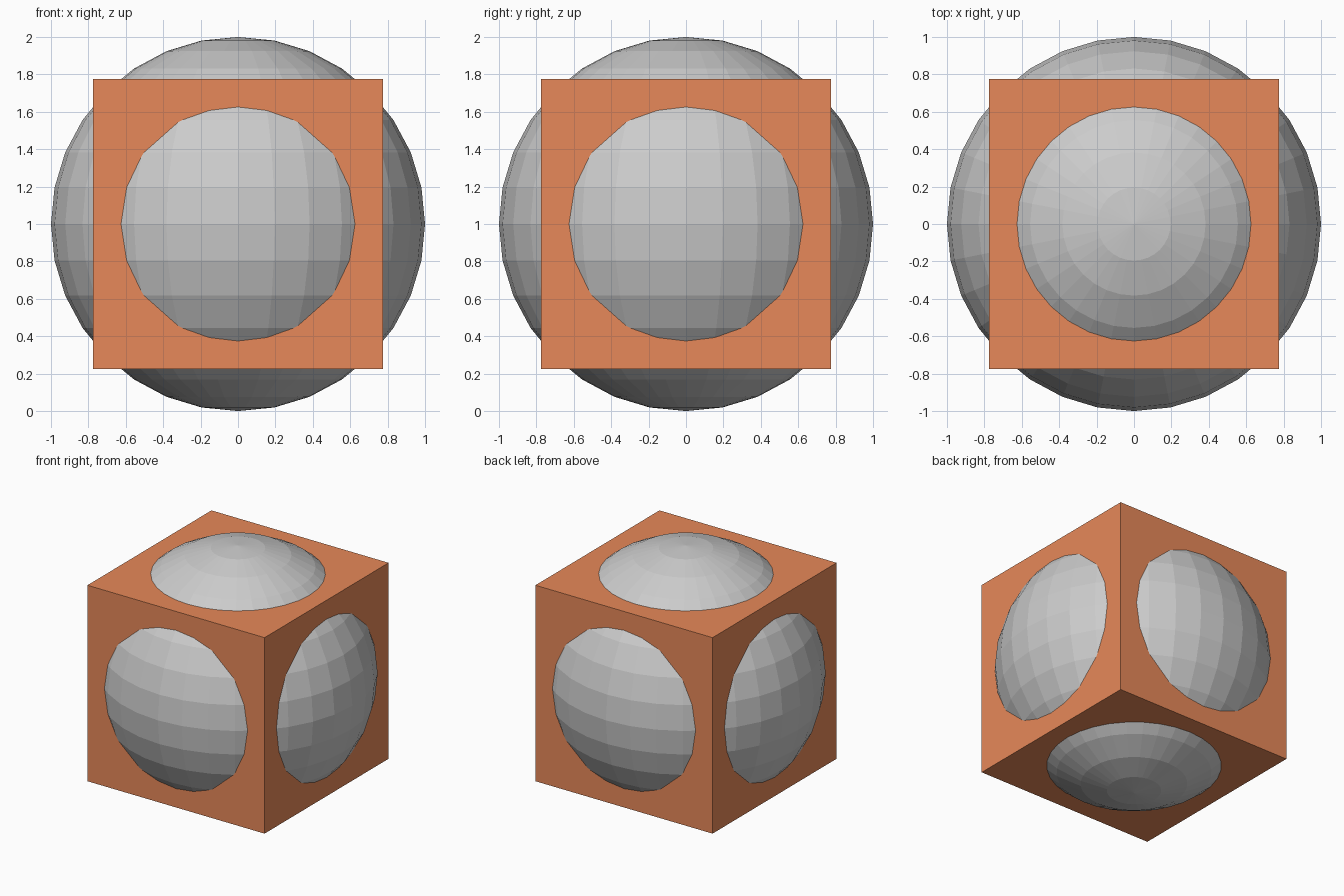
import bpy

if "Cube" in bpy.data.objects:
    bpy.data.objects.remove(bpy.data.objects["Cube"])

HALF = 0.774  # half side of the cube

# Faceted sphere bulging through every cube face
bpy.ops.mesh.primitive_uv_sphere_add(segments=32, ring_count=16, radius=1, location=(0, 0, 1))
bpy.context.object.name = "sphere"

# Orange cube sharing the same centre
bpy.ops.mesh.primitive_cube_add(size=2 * HALF, location=(0, 0, 1))
cube = bpy.context.object
cube.name = "cube"
orange = bpy.data.materials.new("orange")
orange.diffuse_color = (0.8, 0.25, 0.1, 1)
orange.use_nodes = True
orange.node_tree.nodes["Principled BSDF"].inputs["Base Color"].default_value = orange.diffuse_color
cube.data.materials.append(orange)
